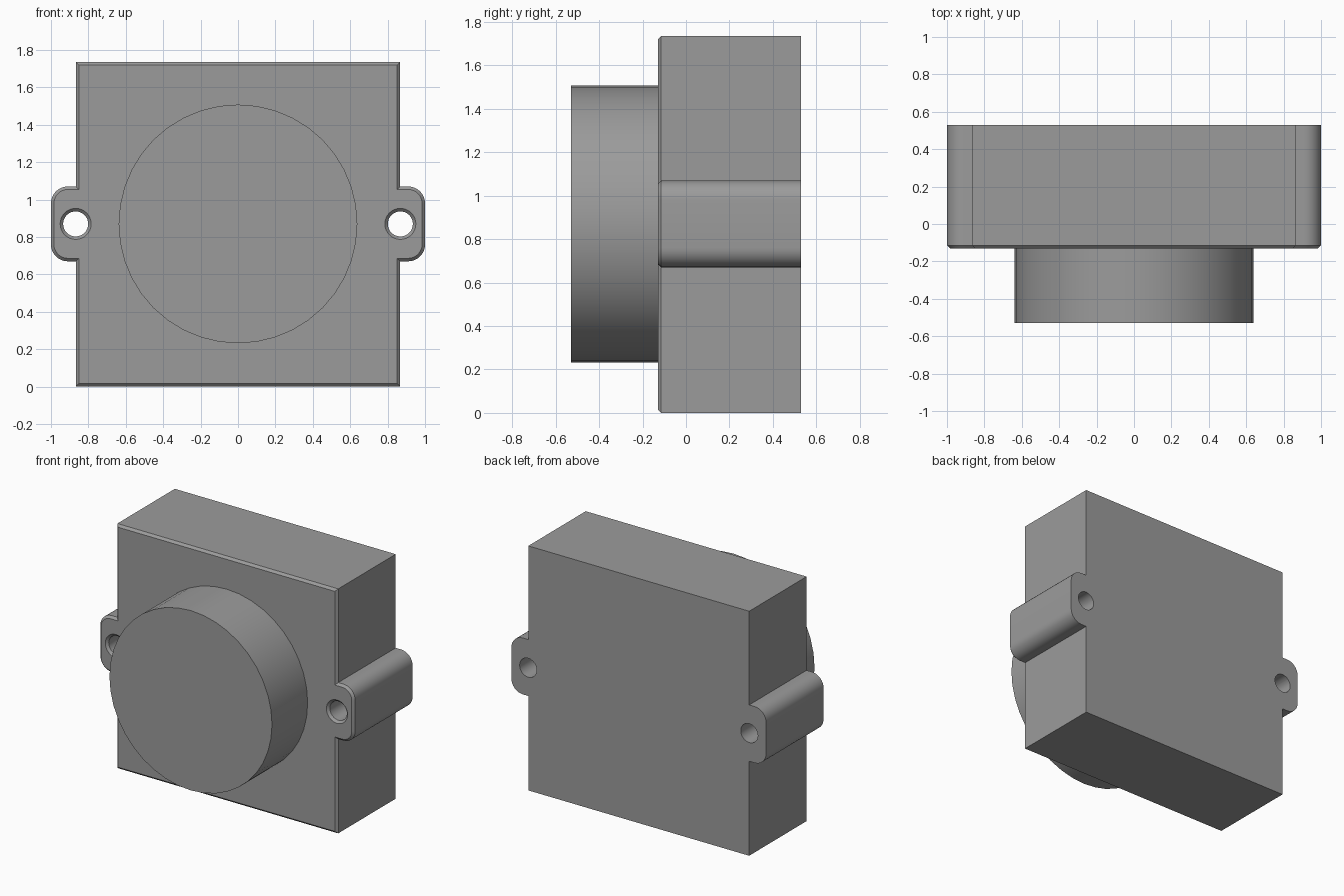
import bpy, bmesh, math
from mathutils import Vector

if "Cube" in bpy.data.objects:
    bpy.data.objects.remove(bpy.data.objects["Cube"])

W, H, CZ = 0.867, 1.735, 0.87          # housing half width, height, ear centre height
FRONT, BACK, CH = -0.13, 0.53, 0.016   # front plane, back plane, chamfer
grey = bpy.data.materials.new("grey")
grey.diffuse_color = (0.33, 0.33, 0.33, 1)
grey.use_nodes = True
grey.node_tree.nodes["Principled BSDF"].inputs["Base Color"].default_value = grey.diffuse_color


def finish(name, bm):
    bmesh.ops.recalc_face_normals(bm, faces=bm.faces)
    me = bpy.data.meshes.new(name)
    bm.to_mesh(me)
    bm.free()
    me.materials.append(grey)
    ob = bpy.data.objects.new(name, me)
    bpy.context.collection.objects.link(ob)
    return ob


def loft(name, rings):
    """Join equal-length rings of points and cap both ends."""
    bm = bmesh.new()
    vs = [[bm.verts.new(p) for p in r] for r in rings]
    n = len(vs[0])
    for a, b in zip(vs, vs[1:]):
        for i in range(n):
            j = (i + 1) % n
            bm.faces.new((a[i], a[j], b[j], b[i]))
    bm.faces.new(vs[0])
    bm.faces.new(vs[-1])
    return finish(name, bm)


def disc(cx, r, y, n):
    return [(cx + r * math.sin(2 * math.pi * i / n), y,
             CZ + r * math.cos(2 * math.pi * i / n)) for i in range(n)]


def smooth(ob):
    bpy.ops.object.select_all(action='DESELECT')
    bpy.context.view_layer.objects.active = ob
    ob.select_set(True)
    bpy.ops.object.shade_smooth_by_angle(angle=math.radians(30))


def outline(d):
    """Square with a rounded ear on each side, inset by d."""
    R, ear = 0.09, 0.2
    right = [(W - d, d), (W - d, CZ - ear + d)]
    for cz, a0 in ((CZ - ear + R, -90), (CZ + ear - R, 0)):
        for k in range(9):
            a = math.radians(a0 + 90 * k / 8)
            right.append((1 - R + (R - d) * math.cos(a), cz + (R - d) * math.sin(a)))
    right += [(W - d, CZ + ear - d), (W - d, H - d)]
    return right + [(-x, z) for x, z in reversed(right)]


# Housing with chamfered front edge
housing = loft("housing", [[(x, y, z) for x, z in outline(d)]
                           for y, d in ((BACK, 0), (FRONT + CH, 0), (FRONT, CH))])

# Countersunk screw holes through the ears
for side in (-1, 1):
    cx = side * 0.868
    cutter = loft("screw_hole_cutter", [disc(cx, r, y, 32) for y, r in
                  ((BACK + 0.1, 0.067), (FRONT + CH, 0.067), (FRONT, 0.083), (FRONT - 0.1, 0.083))])
    mod = housing.modifiers.new("screw_hole", 'BOOLEAN')
    mod.operation, mod.solver, mod.object = 'DIFFERENCE', 'EXACT', cutter
    bpy.context.view_layer.objects.active = housing
    bpy.ops.object.modifier_apply(modifier=mod.name)
    bpy.data.objects.remove(cutter)
smooth(housing)

# Round boss on the front
boss = loft("round_boss", [disc(0, 0.638, y, 40) for y in (-0.53, FRONT + 0.01)])
smooth(boss)
